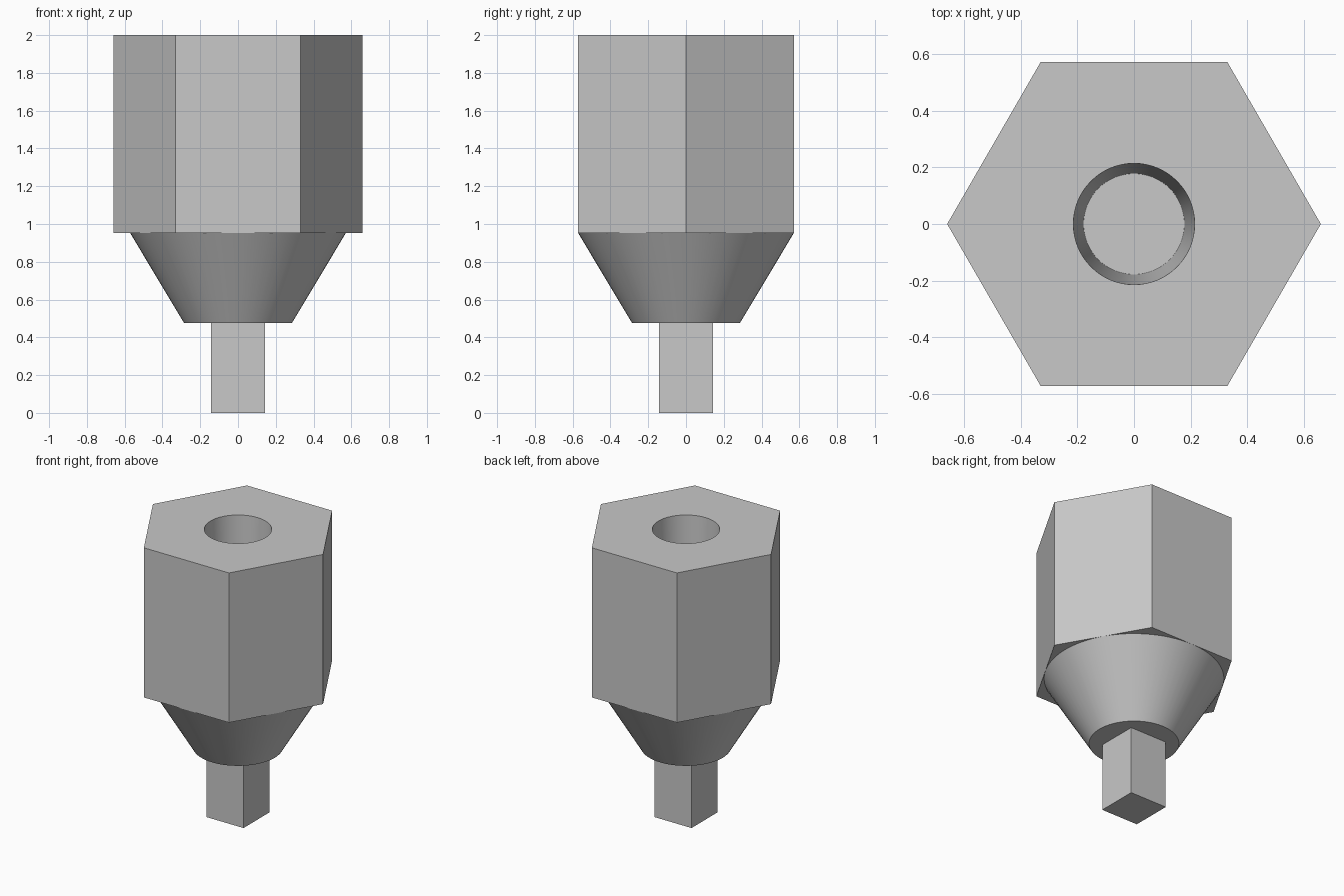
import bpy, bmesh, math

cube = bpy.data.objects.get("Cube")
if cube:
    bpy.data.objects.remove(cube, do_unlink=True)

PEG_TOP, CONE_TOP, TOP = 0.476, 0.952, 2.0
HEX_FLAT = 0.571          # half the width across the flats
SEGMENTS = 64

grey = bpy.data.materials.new("light_grey")
grey.use_nodes = True
colour = (0.58, 0.58, 0.58, 1)
grey.diffuse_color = colour
grey.node_tree.nodes["Principled BSDF"].inputs["Base Color"].default_value = colour


def ring(bm, sides, radius, z, turn=0.0):
    """Closed loop of vertices at one height."""
    step = math.tau / sides
    return [bm.verts.new((radius * math.cos(i * step + turn),
                          radius * math.sin(i * step + turn), z))
            for i in range(sides)]


def wall(bm, a, b):
    """Quads between two matching loops."""
    for i in range(len(a)):
        j = (i + 1) % len(a)
        bm.faces.new((a[i], a[j], b[j], b[i]))


def finish(bm, name):
    bmesh.ops.recalc_face_normals(bm, faces=bm.faces)
    mesh = bpy.data.meshes.new(name)
    bm.to_mesh(mesh)
    bm.free()
    mesh.materials.append(grey)
    obj = bpy.data.objects.new(name, mesh)
    bpy.context.collection.objects.link(obj)
    bpy.ops.object.select_all(action='DESELECT')
    obj.select_set(True)
    bpy.context.view_layer.objects.active = obj
    bpy.ops.object.shade_smooth_by_angle(angle=math.radians(30))


def frustum(name, sides, r_low, r_high, z_low, z_high, turn=0.0):
    bm = bmesh.new()
    low = ring(bm, sides, r_low, z_low, turn)
    high = ring(bm, sides, r_high, z_high, turn)
    wall(bm, low, high)
    bm.faces.new(low)
    bm.faces.new(high)
    finish(bm, name)


# Square drive peg and tapered collar
frustum("drive_peg", 4, 0.143 * math.sqrt(2), 0.143 * math.sqrt(2),
        0, PEG_TOP, math.pi / 4)
frustum("tapered_collar", SEGMENTS, HEX_FLAT / 2, HEX_FLAT, PEG_TOP, CONE_TOP)

# Hexagonal body with a tapered blind socket
bm = bmesh.new()
corner = HEX_FLAT / math.cos(math.pi / 6)
low = ring(bm, 6, corner, CONE_TOP)
high = ring(bm, 6, corner, TOP)
wall(bm, low, high)
bm.faces.new(low)
mouth = ring(bm, SEGMENTS, 0.214, TOP)
floor = ring(bm, SEGMENTS, 0.178, CONE_TOP + 0.04)
wall(bm, floor, mouth)
bm.faces.new(floor)
rim = [e for e in bm.edges if all(v.co.z > TOP - 0.001 for v in e.verts)]
bmesh.ops.triangle_fill(bm, edges=rim, use_beauty=True, use_dissolve=False)
finish(bm, "hex_body")
